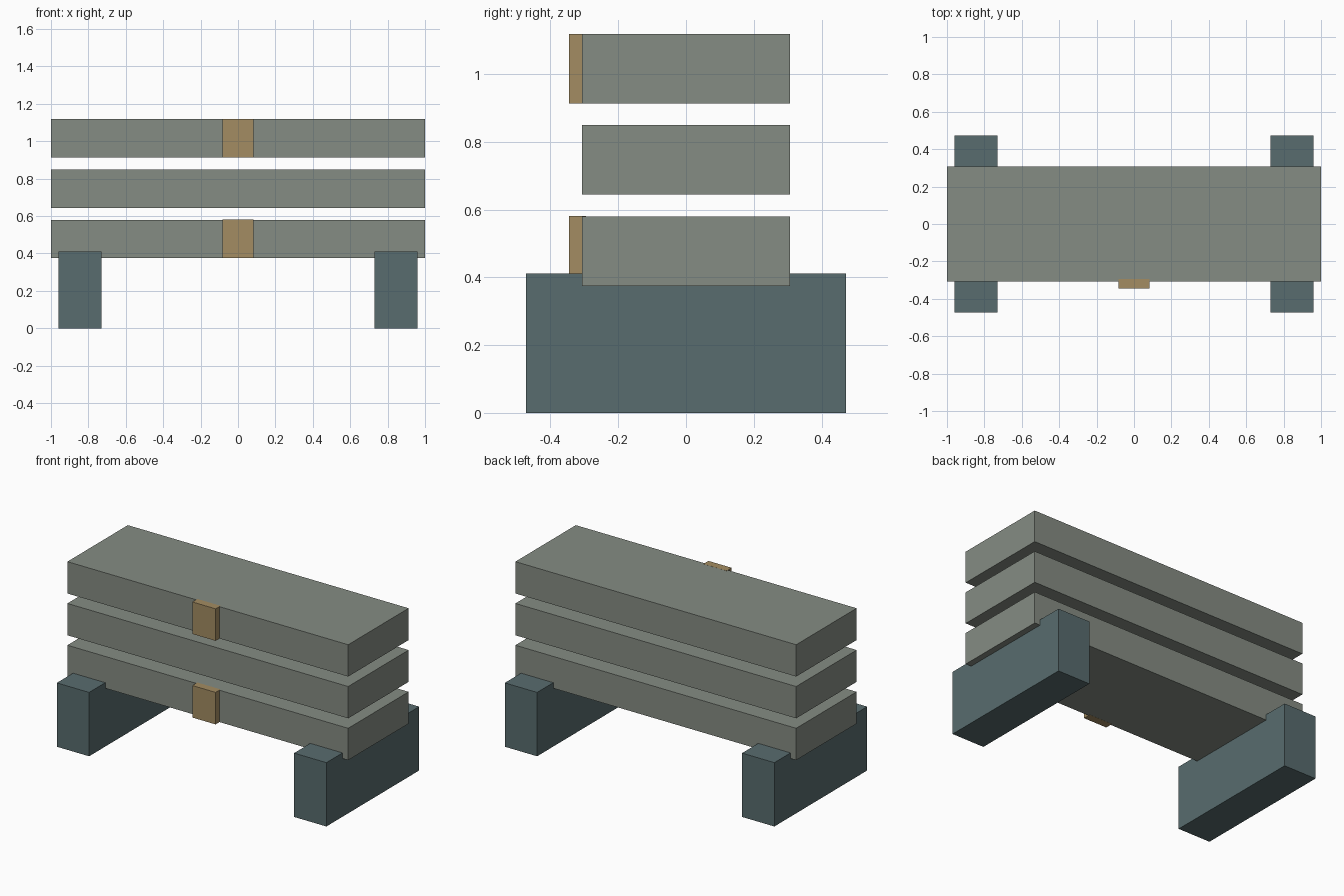
import bpy

if "Cube" in bpy.data.objects:
    bpy.data.objects.remove(bpy.data.objects["Cube"])


def material(name, rgb):
    m = bpy.data.materials.new(name)
    m.diffuse_color = (*rgb, 1.0)
    m.use_nodes = True
    m.node_tree.nodes["Principled BSDF"].inputs["Base Color"].default_value = m.diffuse_color
    return m


STONE = material("grey_green", (0.235, 0.262, 0.227))
SLATE = material("dark_slate", (0.098, 0.150, 0.156))
BRASS = material("tan", (0.366, 0.262, 0.122))


def box(name, lo, hi, mat):
    """Axis-aligned box between two corners."""
    bpy.ops.mesh.primitive_cube_add(
        size=1, location=[(a + b) / 2 for a, b in zip(lo, hi)])
    ob = bpy.context.object
    ob.name = name
    ob.scale = [b - a for a, b in zip(lo, hi)]
    bpy.ops.object.transform_apply(location=False, rotation=False, scale=True)
    ob.data.materials.append(mat)
    return ob


# Two support feet, slightly notched into by the lowest slab
for side, x in (("left", -0.845), ("right", 0.845)):
    box(f"{side}_foot", (x - 0.115, -0.472, 0), (x + 0.115, 0.472, 0.411), SLATE)

# Three stacked slabs, with front tabs on the lowest and highest
SLAB_H = 0.205
for i, level in enumerate(("lower", "middle", "upper")):
    z = 0.375 + i * 0.269
    box(f"{level}_slab", (-1, -0.3075, z), (1, 0.3075, z + SLAB_H), STONE)
    if level != "middle":
        box(f"{level}_front_tab", (-0.083, -0.346, z - 0.0005),
            (0.083, -0.295, z + SLAB_H + 0.0005), BRASS)
